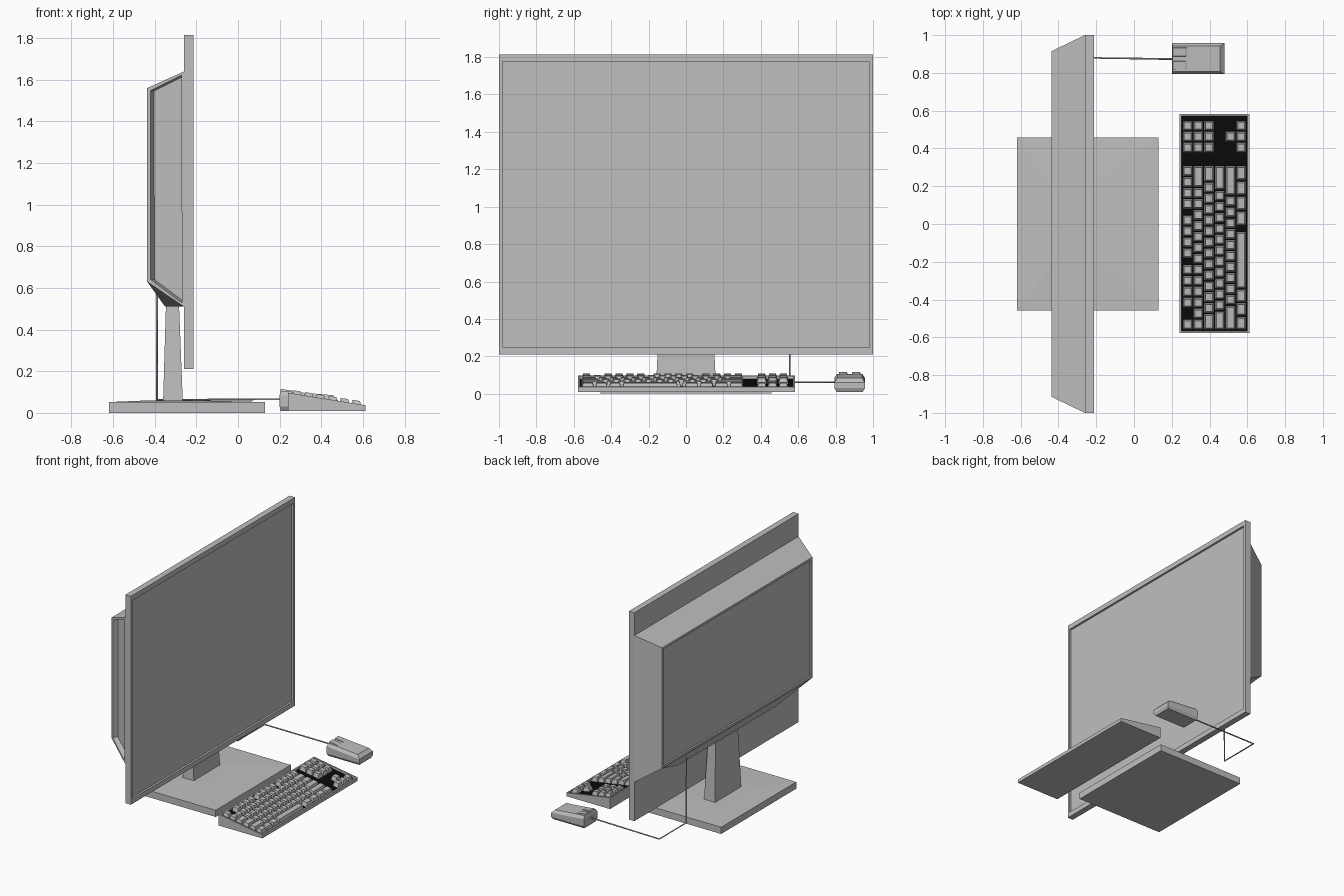
import bpy, bmesh
from mathutils import Vector

if "Cube" in bpy.data.objects:
    bpy.data.objects.remove(bpy.data.objects["Cube"])


def material(name, v):
    m = bpy.data.materials.new(name)
    m.diffuse_color = (v, v, v, 1)
    m.use_nodes = True
    m.node_tree.nodes["Principled BSDF"].inputs["Base Color"].default_value = m.diffuse_color
    return m


GREY = material("plastic_grey", 0.52)
BLACK = material("deck_black", 0.003)


def add_hexa(bm, low, high):
    """Six-sided block from four low and four high corners."""
    a = [bm.verts.new(p) for p in low]
    b = [bm.verts.new(p) for p in high]
    bm.faces.new(a[::-1])
    bm.faces.new(b)
    for i in range(4):
        j = (i + 1) % 4
        bm.faces.new((a[i], a[j], b[j], b[i]))


def rect(x0, x1, y0, y1, z0, z1=None):
    """Rectangle in plan; z0 at x0 and z1 at x1."""
    z1 = z0 if z1 is None else z1
    return [(x0, y0, z0), (x1, y0, z1), (x1, y1, z1), (x0, y1, z0)]


def recess(bm, direction, border, depth):
    """Cut a flat-rimmed recess in the face that looks most along direction."""
    bm.normal_update()
    f = max(bm.faces, key=lambda f: f.normal.dot(Vector(direction)))
    bmesh.ops.inset_individual(bm, faces=[f], thickness=border)
    bmesh.ops.inset_individual(bm, faces=[f], thickness=0.0005, depth=-depth)
    return f


def finish(name, bm, mats=(GREY,)):
    bmesh.ops.recalc_face_normals(bm, faces=bm.faces[:])
    me = bpy.data.meshes.new(name)
    bm.to_mesh(me)
    bm.free()
    ob = bpy.data.objects.new(name, me)
    bpy.context.collection.objects.link(ob)
    for m in mats:
        me.materials.append(m)
    return ob


def block(name, *pairs):
    bm = bmesh.new()
    for low, high in pairs:
        add_hexa(bm, low, high)
    return finish(name, bm)


# Screen panel with recessed display, wider rim above and below
bm = bmesh.new()
add_hexa(bm, rect(-0.26, -0.213, -1, 1, 0.21), rect(-0.26, -0.213, -1, 1, 1.815))
recess(bm, (1, 0, 0), 0.028, 0.015)
for v in bm.verts:
    if abs(v.co.y) < 0.99:
        v.co.z += 0.019 if v.co.z < 1 else -0.019
finish("screen_panel", bm)

# Tapered rear housing with recessed back and left side panels
bm = bmesh.new()
add_hexa(bm,
         [(-0.26, -1, 0.51), (-0.26, 1, 0.51), (-0.26, 1, 1.64), (-0.26, -1, 1.64)],
         [(-0.437, -0.915, 0.63), (-0.437, 0.915, 0.63),
          (-0.437, 0.915, 1.56), (-0.437, -0.915, 1.56)])
bmesh.ops.recalc_face_normals(bm, faces=bm.faces[:])
recess(bm, (0, -1, 0), 0.022, 0.04)
recess(bm, (-1, 0, 0), 0.025, 0.012)
finish("rear_housing", bm)

# Neck bracket under the housing, neck, and base with a slightly raised top
block("neck_bracket",
      (rect(-0.35, -0.262, -0.6, 0.6, 0.51),
       rect(-0.435, -0.262, -0.914, 0.914, 0.629, 0.513)))
block("neck", (rect(-0.36, -0.265, -0.16, 0.16, 0.05),
               rect(-0.345, -0.285, -0.135, 0.135, 0.56)))
block("base",
      (rect(-0.62, 0.13, -0.457, 0.457, 0), rect(-0.62, 0.13, -0.457, 0.457, 0.052)),
      (rect(-0.62, 0.13, -0.457, 0.457, 0.052), rect(-0.43, -0.2, -0.2, 0.2, 0.06)))


# Keyboard case: a wedge with a sunken black deck
def case_z(x):
    return 0.097 - (x - 0.24) * 0.06 / 0.37


bm = bmesh.new()
add_hexa(bm, rect(0.24, 0.612, -0.578, 0.583, 0.01),
         rect(0.24, 0.612, -0.578, 0.583, case_z(0.24), case_z(0.612)))
recess(bm, (0, 0, 1), 0.016, 0.016).material_index = 1
finish("keyboard_case", bm, (GREY, BLACK))

# Keys: each row lists widths in key units, negative numbers are gaps
NAV = [-1.15, 1, 1, 1]
ROWS = [
    [1, -1] + [1] * 4 + [-0.5] + [1] * 4 + [-0.5] + [1] * 4 + [-1.15, 1, 1, 1],
    [1] * 13 + [2] + NAV,
    [1.5] + [1] * 12 + [1.5] + NAV,
    [1.75] + [1] * 11 + [2.25],
    [2.25] + [1] * 10 + [2.75, -2.15, 1],
    [1.25] * 3 + [5.25, -0.5] + [1.375] * 4 + NAV,
]
UNIT = 0.058
bm = bmesh.new()


def key_rect(x, y0, y1, shrink, lift):
    h = UNIT / 2 - shrink
    return rect(x - h, x + h, y0 + shrink, y1 - shrink,
                case_z(x - h) + lift, case_z(x + h) + lift)


for r, row in enumerate(ROWS):
    x, y = 0.284 + r * 0.0568, -0.561
    for w in row:
        step = abs(w) * UNIT
        if w > 0:
            add_hexa(bm, key_rect(x, y, y + step, 0.003, -0.017),
                     key_rect(x, y, y + step, 0.011, 0.016))
        y += step
finish("keys", bm)

# Mouse: lower shell, bevelled upper shell, two buttons split by a slot
block("mouse_body",
      (rect(0.205, 0.47, 0.805, 0.945, 0.01), rect(0.2, 0.48, 0.793, 0.957, 0.03)),
      (rect(0.2, 0.48, 0.793, 0.957, 0.03), rect(0.2, 0.48, 0.793, 0.957, 0.085, 0.06)),
      (rect(0.2, 0.48, 0.793, 0.957, 0.085, 0.06),
       rect(0.205, 0.455, 0.808, 0.942, 0.106, 0.085)))
block("mouse_buttons", *[
    (rect(0.203, 0.29, y, y + 0.05, 0.1, 0.095),
     rect(0.206, 0.27, y + 0.004, y + 0.046, 0.115, 0.105)) for y in (0.815, 0.885)])

# Cord: from mouse back behind the stand and up into the housing
cu = bpy.data.curves.new("cord", 'CURVE')
cu.dimensions = '3D'
cu.bevel_depth = 0.005
cu.bevel_resolution = 1
cu.use_fill_caps = True
PATH = [(0.22, 0.873, 0.066), (-0.39, 0.882, 0.062), (-0.39, 0.555, 0.062),
        (-0.39, 0.55, 0.61)]
sp = cu.splines.new('POLY')
sp.points.add(len(PATH) - 1)
for p, co in zip(sp.points, PATH):
    p.co = (*co, 1)
cord = bpy.data.objects.new("cord", cu)
bpy.context.collection.objects.link(cord)
cu.materials.append(GREY)
